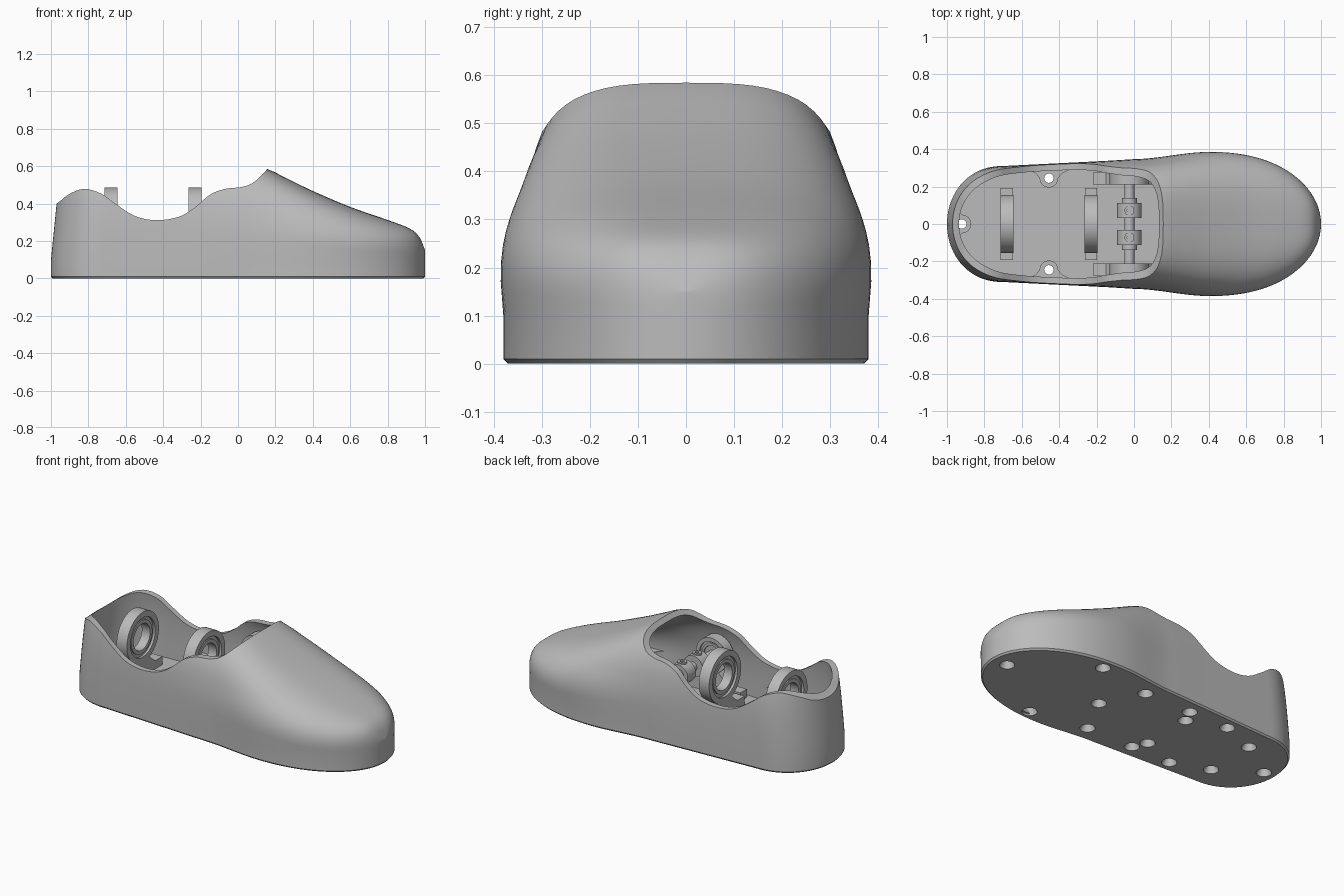
import bpy, bmesh, math
from mathutils import Vector

if "Cube" in bpy.data.objects:
    bpy.data.objects.remove(bpy.data.objects["Cube"], do_unlink=True)

grey = bpy.data.materials.new("plain_grey")
grey.use_nodes = True
grey.diffuse_color = (0.5, 0.5, 0.5, 1)
grey.node_tree.nodes["Principled BSDF"].inputs["Base Color"].default_value = (0.5, 0.5, 0.5, 1)

FLOOR = 0.09


# ---------- helpers ----------
def make(name, bm):
    bmesh.ops.remove_doubles(bm, verts=bm.verts, dist=1e-5)
    bmesh.ops.recalc_face_normals(bm, faces=bm.faces)
    mesh = bpy.data.meshes.new(name)
    bm.to_mesh(mesh)
    bm.free()
    ob = bpy.data.objects.new(name, mesh)
    bpy.context.collection.objects.link(ob)
    mesh.materials.append(grey)
    return ob


def activate(ob):
    bpy.ops.object.select_all(action='DESELECT')
    ob.select_set(True)
    bpy.context.view_layer.objects.active = ob


def smooth(ob, angle=35):
    activate(ob)
    bpy.ops.object.shade_smooth_by_angle(angle=math.radians(angle))


def cut(ob, cutter):
    mod = ob.modifiers.new("cut", 'BOOLEAN')
    mod.operation, mod.solver, mod.object = 'DIFFERENCE', 'EXACT', cutter
    activate(ob)
    bpy.ops.object.modifier_apply(modifier=mod.name)


def loft(bm, rings, caps=True):
    loops = [[bm.verts.new(p) for p in ring] for ring in rings]
    n = len(loops[0])
    for a, b in zip(loops, loops[1:]):
        for i in range(n):
            j = (i + 1) % n
            bm.faces.new((a[i], a[j], b[j], b[i]))
    if caps:
        bm.faces.new(loops[0])
        bm.faces.new(loops[-1])


def lathe(bm, profile, centre, axis='Z', seg=40):
    """Closed (radius, height) profile turned about an axis."""
    rings = []
    for k in range(seg + 1):
        a = 2 * math.pi * k / seg
        ring = []
        for r, h in profile:
            u, v = r * math.cos(a), r * math.sin(a)
            p = {'X': (h, u, v), 'Y': (u, h, v), 'Z': (u, v, h)}[axis]
            ring.append(Vector(p) + Vector(centre))
        rings.append(ring)
    loft(bm, rings, caps=False)


def rod(bm, r, half, centre, axis):
    lathe(bm, [(0, -half), (r, -half), (r, half), (0, half)], centre, axis)


def spline(pts, steps=8):
    ext = [pts[0]] + pts + [pts[-1]]
    out = []
    for i in range(1, len(ext) - 2):
        a, b, c, d = (Vector(p) for p in ext[i - 1:i + 3])
        for s in range(steps):
            t = s / steps
            out.append(0.5 * (2 * b + (c - a) * t + (2 * a - 5 * b + 4 * c - d) * t * t
                              + (3 * b - a - 3 * c + d) * t ** 3))
    return out + [Vector(pts[-1])]


# ---------- body shape ----------
TOP = spline([(-1, .76), (-.5, .7), (0, .63), (.16, .583), (.25, .54), (.4, .467),
              (.6, .382), (.8, .312), (.92, .265), (.97, .22), (1, .15)])


def top_height(x):
    for a, b in zip(TOP, TOP[1:]):
        if x <= b.x:
            return a.y + (b.y - a.y) * max(0, x - a.x) / (b.x - a.x)
    return TOP[-1].y


def half_width(x):
    if x < -0.7:
        w = 0.31 * math.sqrt(max(0, 1 - ((-0.7 - x) / 0.3) ** 2.2))
    elif x < 0:
        w = 0.31 + 0.05 * (x + 0.7)
    elif x < 0.4:
        t = x / 0.4
        w = 0.345 + 0.035 * t * t * (3 - 2 * t)
    else:
        w = 0.38 * math.sqrt(max(0, 1 - ((x - 0.4) / 0.6) ** 2.2))
    return max(w, 0.008)


def stations(n=80):
    return [-math.cos(math.pi * i / n) for i in range(n + 1)]


def body(name, z0, wscale, xscale, drop):
    rings = []
    for x in stations():
        w, h = half_width(x) * wscale, top_height(x) - drop
        zb = min(0.1, h - 0.02)
        ring = [(w, z0)]
        for k in range(41):
            a = math.pi * k / 40
            c, s = math.cos(a), max(0, math.sin(a))
            z = zb + (h - zb) * s ** 0.64
            bulge = 1 + 0.035 * min(max(x + 0.2, 0), 1) * math.sin(math.pi * min(1, (z - zb) / 0.26))
            ring.append((math.copysign(abs(c) ** 0.64, c) * w * bulge, z))
        ring.append((-w, z0))
        lean = -0.1 if x < 0 else 0
        rings.append([(x * xscale * (1 + lean * max(0, z - 0.1)), y, z) for y, z in ring])
    bm = bmesh.new()
    loft(bm, rings)
    return make(name, bm)


upper = body("shoe_upper", 0.01, 1, 1, 0)
inner = body("cavity_cutter", -0.1, 0.9, 0.967, 0.033)

# Opening: side profile of the rim, carried up and swept across the width
rim = spline([(-1.1, .33), (-.97, .4), (-.9, .452), (-.82, .478), (-.73, .452), (-.65, .395),
              (-.55, .333), (-.44, .311), (-.32, .328), (-.23, .38), (-.15, .447), (-.07, .478),
              (.01, .487), (.07, .505), (.12, .545), (.158, .586)])
rim = list(rim) + [Vector((.17, 1.2)), Vector((-1.1, 1.2))]
bm = bmesh.new()
loft(bm, [[(p.x, y, p.y) for p in rim] for y in (-1, 1)])
opening = make("opening_cutter", bm)
cut(upper, inner)
cut(upper, opening)
smooth(upper)

# ---------- sole ----------
bm = bmesh.new()
rings = []
for z, inset in ((0, .009), (.01, 0), (.0101, .03), (FLOOR, .03)):
    k = 1 - inset
    side = [(x * k, max(half_width(x) * (1 - inset * 2.7), .004)) for x in stations()]
    rings.append([(x, y, z) for x, y in side] + [(x, -y, z) for x, y in reversed(side)])
loft(bm, rings)
sole = make("sole", bm)

# Countersunk screw holes
boss_spots = [(-.92, 0), (-.455, .245), (-.455, -.245), (.48, .31), (.48, -.31), (.9, 0)]
stand_spots = [(x, s * y) for x, y in ((-.68, .16), (-.23, .16), (-.19, .245), (.125, .245))
               for s in (1, -1)]
bm = bmesh.new()
for x, y in boss_spots + stand_spots + [(.25, 0)]:
    lathe(bm, [(0, -.02), (.042, -.02), (.042, .008), (.025, .035), (.025, .4), (0, .4)], (x, y, 0), seg=24)
holes = make("hole_cutter", bm)
cut(sole, holes)
smooth(sole)

# Screw bosses blended into the wall
bm = bmesh.new()
for x, y in boss_spots:
    out = Vector((0, math.copysign(1, y))) if y else Vector((math.copysign(1, x), 0))
    side = Vector((-out.y, out.x))
    outline = [(-.11, .045), (-.07, .025)]
    outline += [(-.05 * math.cos(math.pi * k / 12), -.05 * math.sin(math.pi * k / 12)) for k in range(13)]
    outline += [(.07, .025), (.11, .045)]
    flat = [Vector((x, y)) + side * a + out * b for a, b in outline]
    loft(bm, [[(p.x, p.y, z) for p in flat] for z in (FLOOR - .01, .18)])
bosses = make("screw_bosses", bm)
cut(bosses, holes)
smooth(bosses)

for helper in (inner, opening, holes):
    bpy.data.objects.remove(helper, do_unlink=True)


# ---------- bearing stands ----------
def stand(name, centre, axis, r, foot, half):
    cx, cy, cz = centre
    bm = bmesh.new()
    k = r / .155
    wall = [(.155 * k, half), (.12 * k, half), (.12 * k, half * .6), (.102 * k, half * .6),
            (.102 * k, half * .8), (.08 * k, half * .8)]
    lathe(bm, wall + [(a, -h) for a, h in reversed(wall)], centre, axis, 48)
    # pedestal with two feet and a notch between them
    right = [(.03, FLOOR + .035), (.06, FLOOR - .005), (foot, FLOOR - .005), (foot, FLOOR + .05),
             (foot - .07, FLOOR + .05), (.075 * k, cz - .15 * k), (.06 * k, cz - .128 * k)]
    shape = right + [(-a, z) for a, z in reversed(right)]
    rings = []
    for d in (-half * .95, half * .95):
        rings.append([(cx + d, cy + a, z) if axis == 'X' else (cx + a, cy + d, z) for a, z in shape])
    loft(bm, rings)
    smooth(make(name, bm))


stand("rear_bearing_stand", (-.68, 0, .33), 'X', .155, .192, .035)
stand("middle_bearing_stand", (-.23, 0, .33), 'X', .155, .192, .035)
for word, s in (("left", 1), ("right", -1)):
    stand(word + "_axle_stand", (-.025, s * .243, .32), 'Y', .105, .195, .033)

# ---------- axle with clamp collars ----------
bm = bmesh.new()
rod(bm, .027, .28, (-.025, 0, .32), 'Y')
for s in (1, -1):
    rod(bm, .053, .02, (-.025, s * .243, .32), 'Y')
smooth(make("axle", bm))
bm = bmesh.new()
for s in (1, -1):
    c = (-.025, s * .072, .32)
    rod(bm, .065, .04, c, 'Y')
    rod(bm, .04, .015, (c[0], s * .125, c[2]), 'Y')
    lathe(bm, [(.012, .04), (.026, .04), (.026, .072), (.012, .072)], c, 'Z', 24)
smooth(make("clamp_collars", bm))
